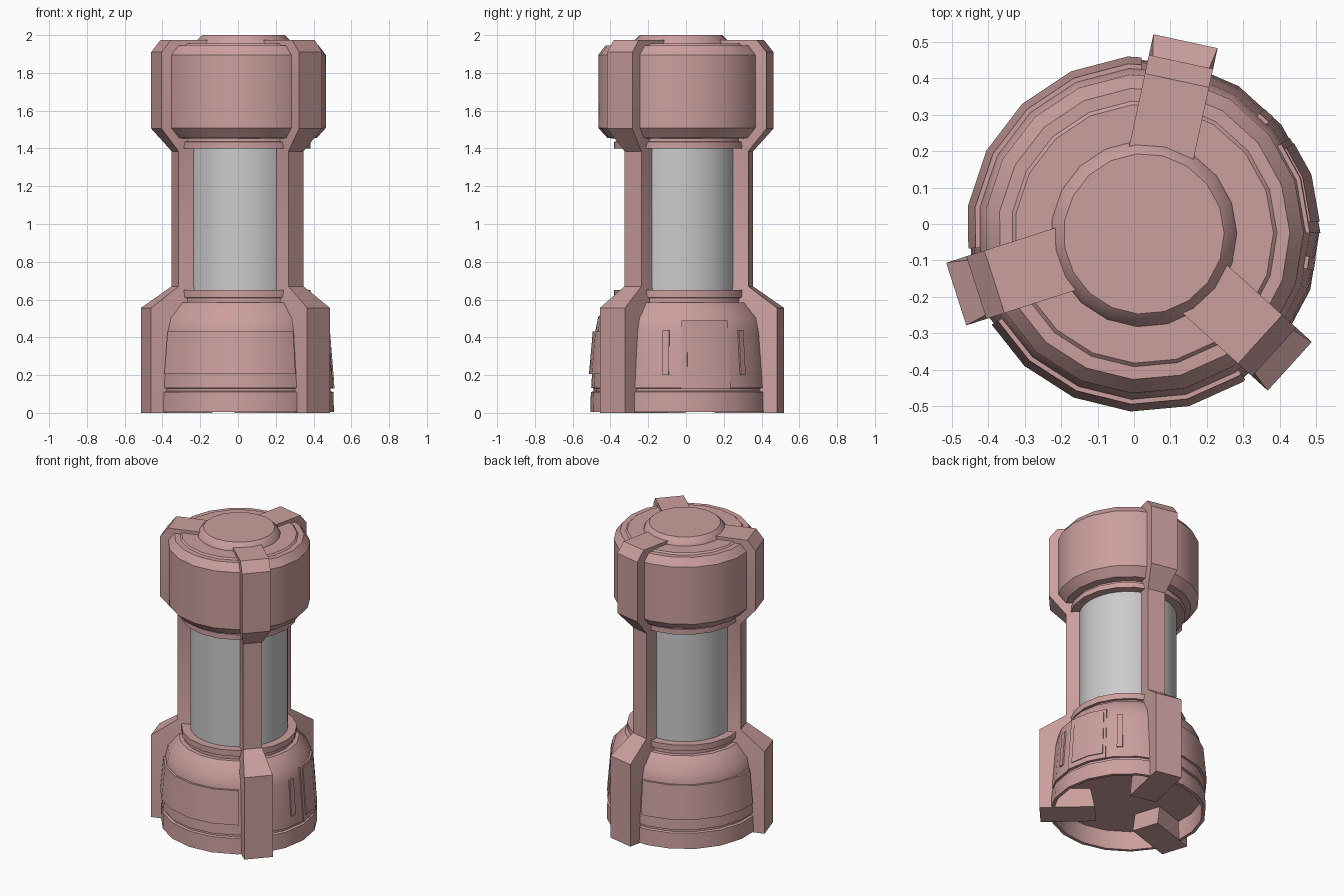
import bpy, bmesh
from math import pi, cos, sin, radians

if "Cube" in bpy.data.objects:
    bpy.data.objects.remove(bpy.data.objects["Cube"])

CX, CY = 0.027, -0.027          # body axis
N = 19                          # sides of the coloured body
STEP = 2 * pi / N
PHASE = radians(171)

paint = bpy.data.materials.new("dusty_red")
paint.diffuse_color = (0.6, 0.35, 0.34, 1)
paint.use_nodes = True
paint.node_tree.nodes["Principled BSDF"].inputs["Base Color"].default_value = paint.diffuse_color


def finish(name, bm, mat=None, smooth=30):
    bmesh.ops.recalc_face_normals(bm, faces=bm.faces)
    me = bpy.data.meshes.new(name)
    bm.to_mesh(me)
    bm.free()
    ob = bpy.data.objects.new(name, me)
    bpy.context.collection.objects.link(ob)
    ob.location = (CX, CY, 0)
    if mat:
        me.materials.append(mat)
    bpy.ops.object.select_all(action='DESELECT')
    ob.select_set(True)
    bpy.context.view_layer.objects.active = ob
    bpy.ops.object.shade_smooth_by_angle(angle=radians(smooth))
    return ob


def lathe(name, profile, n=N, mat=None):
    """Spin (radius, z) points; both ends are capped."""
    bm = bmesh.new()
    rings = [[bm.verts.new((r * cos(PHASE + i * 2 * pi / n), r * sin(PHASE + i * 2 * pi / n), z))
              for i in range(n)] for r, z in profile]
    for a, b in zip(rings, rings[1:]):
        for i in range(n):
            j = (i + 1) % n
            bm.faces.new((a[i], a[j], b[j], b[i]))
    bm.faces.new(rings[0])
    bm.faces.new(rings[-1])
    return finish(name, bm, mat)


def loft(name, sections, mat=paint):
    """Skin a row of four-cornered sections into a closed solid."""
    bm = bmesh.new()
    rings = [[bm.verts.new(p) for p in s] for s in sections]
    for a, b in zip(rings, rings[1:]):
        for i in range(4):
            j = (i + 1) % 4
            bm.faces.new((a[i], a[j], b[j], b[i]))
    bm.faces.new(rings[0])
    bm.faces.new(rings[-1])
    return finish(name, bm, mat)


def plate(name, mid, half, z0, z1, r0, r1, depth=0.03):
    """Plate that follows the faceted wall between two angles (degrees)."""
    a0, a1 = radians(mid - half), radians(mid + half)
    corners = [PHASE + k * STEP for k in range(-2 * N, 2 * N)]
    angles = [a0] + [a for a in corners if a0 + 0.01 < a < a1 - 0.01] + [a1]
    sections = []
    for a in angles:
        local = (a - PHASE) % STEP - STEP / 2
        k = cos(STEP / 2) / cos(local)
        sections.append([(r * k * cos(a), r * k * sin(a), z) for r, z in
                         ((r0 - depth, z0), (r0, z0), (r1, z1), (r1 - depth, z1))])
    loft(name, sections)


# Base: hollow foot, grooved wall, shoulder and collar
lathe("base", [(0.455, 0.13), (0.46, 0.005), (0.481, 0.005), (0.478, 0.11), (0.464, 0.115),
               (0.464, 0.13), (0.476, 0.132), (0.472, 0.205), (0.455, 0.43), (0.44, 0.505),
               (0.37, 0.585), (0.342, 0.585), (0.342, 0.608), (0.356, 0.61),
               (0.356, 0.65), (0.29, 0.65)], mat=paint)

# Glass tube
lathe("tube", [(0.30, 0.64), (0.30, 1.41)], n=48)

# Head: collar, flared underside, drum and raised lid
lathe("head", [(0.29, 1.4), (0.356, 1.4), (0.356, 1.435), (0.342, 1.437), (0.342, 1.452),
               (0.39, 1.455), (0.438, 1.508), (0.438, 1.895), (0.40, 1.945), (0.365, 1.945),
               (0.355, 1.955), (0.255, 1.955), (0.25, 1.97), (0.22, 2.0)], mat=paint)

# Three struts: outer r, z, inner r, z, width
STRUT = [(0.54, 0, 0.2, 0, 0.18), (0.54, 0.555, 0.3, 0.5, 0.18),
         (0.378, 0.67, 0.29, 0.67, 0.12), (0.378, 1.385, 0.29, 1.385, 0.12),
         (0.482, 1.505, 0.35, 1.5, 0.18), (0.482, 1.91, 0.38, 1.86, 0.18),
         (0.43, 1.975, 0.36, 1.92, 0.18), (0.22, 1.975, 0.22, 1.93, 0.18)]
for k in range(3):
    c, s = cos(radians(77.8 + 120 * k)), sin(radians(77.8 + 120 * k))

    def at(r, t, z):
        return (r * c - t * s, r * s + t * c, z)
    loft(f"strut_{k + 1}", [[at(ro, -w / 2, zo), at(ro, w / 2, zo), at(ri, w / 2, zi), at(ri, -w / 2, zi)]
                            for ro, zo, ri, zi, w in STRUT])

# Wide raised plates on the front and back-left sectors
plate("front_plate", 257.8, 47, 0.205, 0.43, 0.488, 0.468)
plate("back_plate", 137.8, 47, 0.205, 0.43, 0.488, 0.468)

# Square hatch and two side bars on the right sector
plate("hatch_frame", 16.8, 16.5, 0.13, 0.49, 0.484, 0.455)
plate("hatch_door", 17.6, 13.5, 0.165, 0.47, 0.487, 0.462)
for k, side in enumerate((-27, 27)):
    plate(f"side_bar_{k + 1}", 17 + side, 2.2, 0.2, 0.44, 0.482, 0.464)
